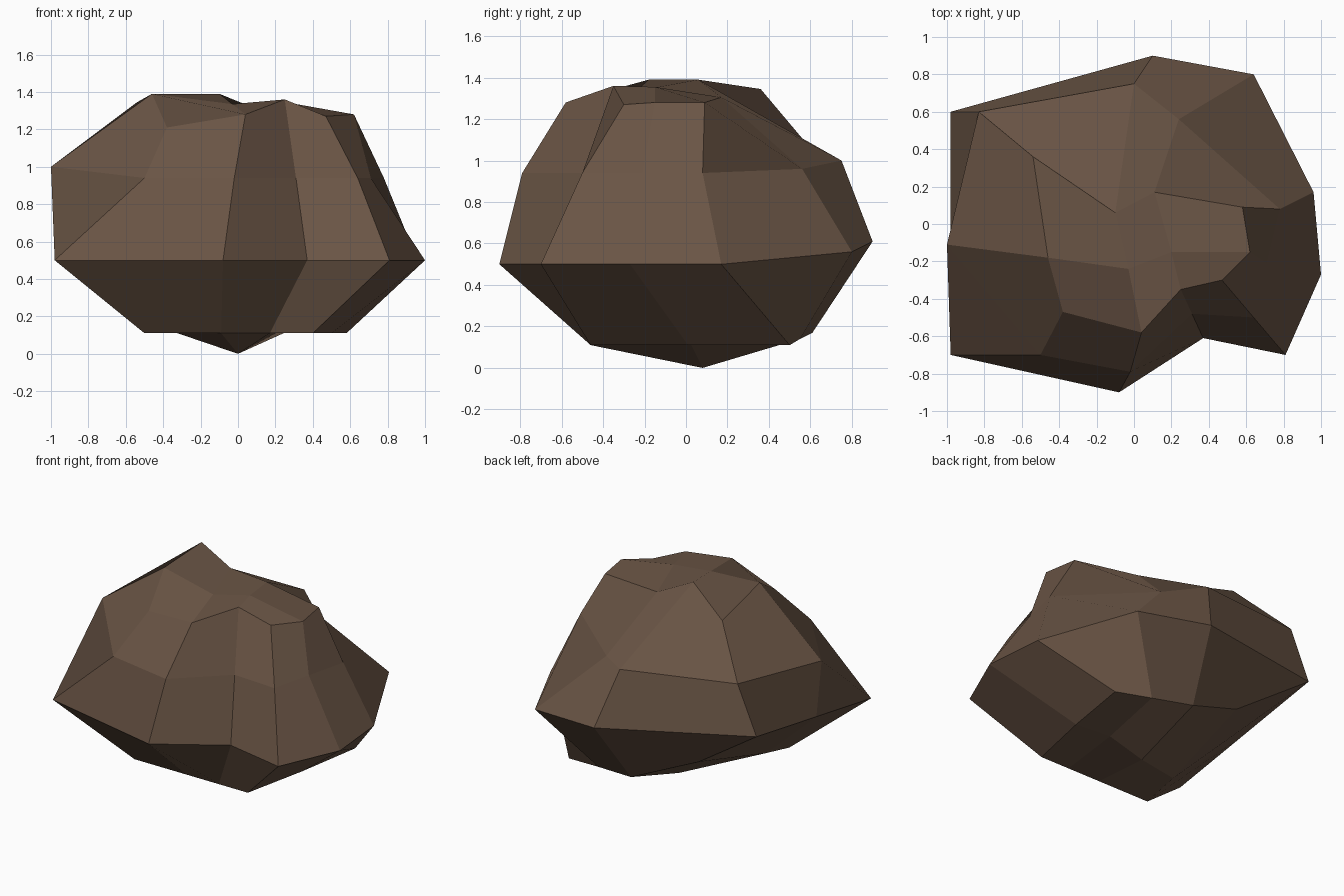
import bpy, bmesh

if "Cube" in bpy.data.objects:
    bpy.data.objects.remove(bpy.data.objects["Cube"])

# Cross-sections of the boulder, ten corners each, starting at the left and
# running past the front. A third value overrides the height of the section.
BASE = (0.11, [(-.50, -.20, .17), (-.50, -.46), (-.09, -.46), (.17, -.46), (.40, -.46),
               (.50, .01), (.58, .50), (.31, .55, .14), (.01, .61, .17), (-.45, .50, .36)])
WIDEST = (0.50, [(-.98, -.08, .605), (-.98, -.70), (-.08, -.90), (.37, -.61), (.81, -.70),
                 (1.0, -.27), (.96, .17), (.64, .80, .56), (.10, .90, .61), (-.98, .60, .72)])
SHOULDER = (0.94, [(-1.0, -.11, 1.0), (-.50, -.70), (-.02, -.79), (.31, -.48), (.64, -.50),
                   (.71, -.21), (.78, .08), (.24, .56, .96), (0, .75, 1.0), (-.83, .60, 1.06)])
CROWN = (1.28, [(-.46, -.18, 1.39), (-.38, -.47, 1.21), (.04, -.58), (.25, -.35, 1.36),
                (.47, -.30, 1.27), (.62, -.15), (.58, .09), (.11, .17, 1.305),
                (-.10, .06, 1.39), (-.54, .36, 1.345)])

bm = bmesh.new()


def ring(section):
    z, pts = section
    return [bm.verts.new((p[0], p[1], p[2] if len(p) > 2 else z)) for p in pts]


def cap(r, p, q):
    """Close a ten-corner ring with a three by two patch of quads."""
    p, q = bm.verts.new(p), bm.verts.new(q)
    for f in ((r[0], p, r[8], r[9]), (r[0], r[1], r[2], p), (p, r[2], r[3], q),
              (p, q, r[7], r[8]), (q, r[3], r[4], r[5]), (q, r[5], r[6], r[7])):
        bm.faces.new(f)


# Sides: bridge neighbouring sections (corner order sets how bent quads fold)
rings = [ring(s) for s in (BASE, WIDEST, SHOULDER, CROWN)]
for a, b in zip(rings, rings[1:]):
    for i in range(10):
        j = (i + 1) % 10
        bm.faces.new((a[j], b[j], b[i], a[i]))

# Underside and top
cap(rings[0], (0, .08, 0), (.22, .02, .12))
cap(rings[3], (-.03, -.24, 1.335), (.20, -.15, 1.355))
bmesh.ops.recalc_face_normals(bm, faces=bm.faces[:])

mesh = bpy.data.meshes.new("boulder")
bm.to_mesh(mesh)
bm.free()
stone = bpy.data.materials.new("brown stone")
stone.diffuse_color = (0.145, 0.091, 0.060, 1)
stone.use_nodes = True
stone.node_tree.nodes["Principled BSDF"].inputs["Base Color"].default_value = stone.diffuse_color
mesh.materials.append(stone)
bpy.context.collection.objects.link(bpy.data.objects.new("boulder", mesh))
